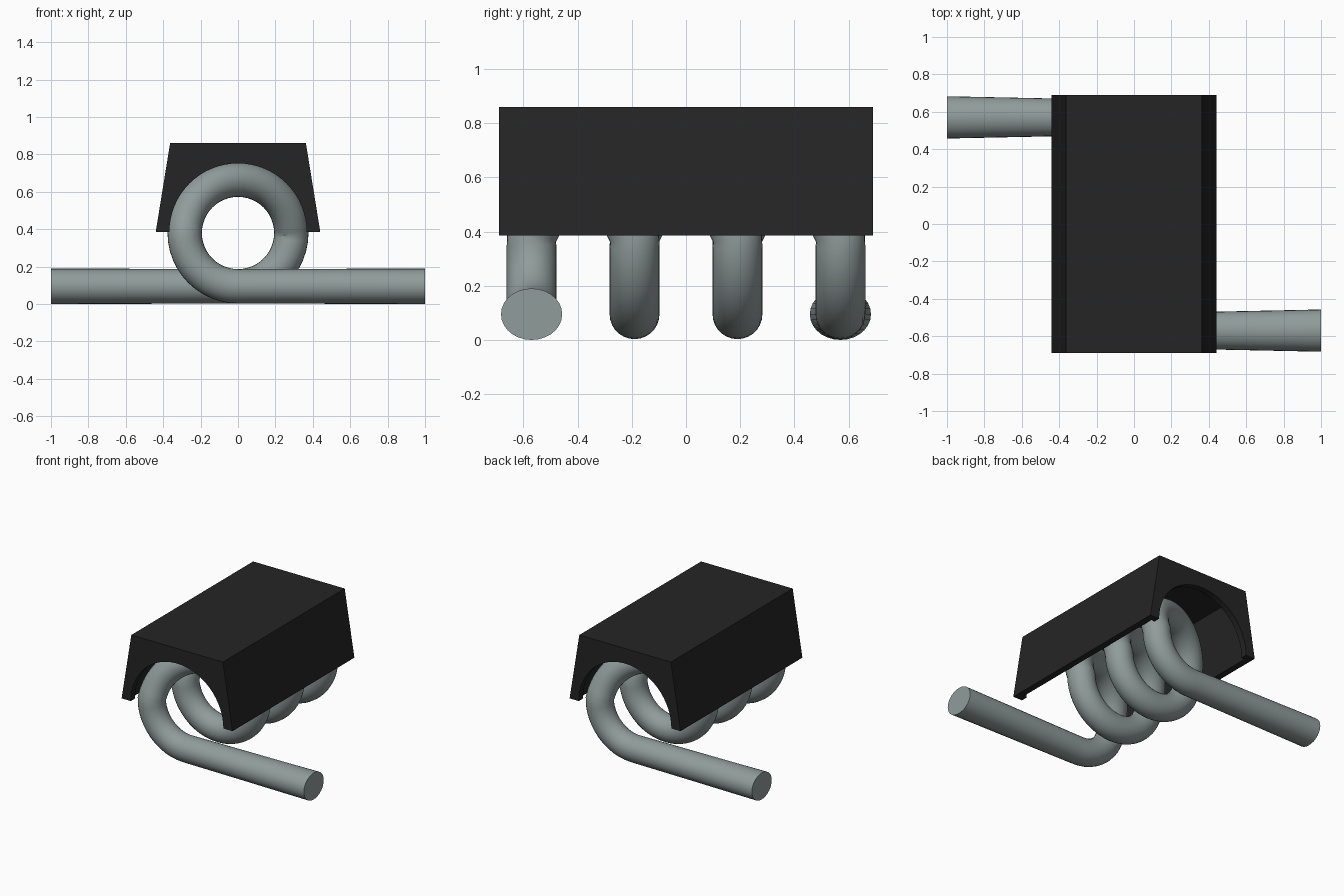
import bpy
import bmesh
from math import pi, sin, cos
from mathutils import Vector

cube = bpy.data.objects.get("Cube")
if cube:
    bpy.data.objects.remove(cube, do_unlink=True)


def make_material(name, rgb, roughness):
    mat = bpy.data.materials.new(name)
    mat.use_nodes = True
    mat.diffuse_color = (*rgb, 1)
    shader = mat.node_tree.nodes["Principled BSDF"]
    shader.inputs["Base Color"].default_value = (*rgb, 1)
    shader.inputs["Roughness"].default_value = roughness
    return mat


def finish(name, bm, mat):
    bmesh.ops.recalc_face_normals(bm, faces=bm.faces)
    mesh = bpy.data.meshes.new(name)
    bm.to_mesh(mesh)
    bm.free()
    mesh.materials.append(mat)
    obj = bpy.data.objects.new(name, mesh)
    bpy.context.collection.objects.link(obj)
    return obj


def extrude_profile(name, profile, half_length, mat):
    """Prism along y from an x-z outline."""
    bm = bmesh.new()
    front = bm.faces.new([bm.verts.new((x, -half_length, z)) for x, z in profile])
    moved = bmesh.ops.extrude_face_region(bm, geom=[front], use_keep_orig=True)["geom"]
    verts = [v for v in moved if isinstance(v, bmesh.types.BMVert)]
    bmesh.ops.translate(bm, vec=(0, 2 * half_length, 0), verts=verts)
    return finish(name, bm, mat)


def cut(target, cutter):
    cutter.hide_render = True
    mod = target.modifiers.new("cut", "BOOLEAN")
    mod.operation = "DIFFERENCE"
    mod.solver = "EXACT"
    mod.object = cutter
    bpy.context.view_layer.objects.active = target
    bpy.ops.object.modifier_apply(modifier=mod.name)
    bpy.data.objects.remove(cutter, do_unlink=True)


steel = make_material("grey_steel", (0.28, 0.335, 0.325), 0.5)
black = make_material("black_plastic", (0.018, 0.018, 0.018), 0.6)

# Coil: three turns, level below the axis and stepping back over the top
AXIS_Z, RADIUS, TUBE = 0.38, 0.285, 0.092
PITCH, TURNS, STEPS, SIDES = 0.38, 3, 48, 28
START_Y = -PITCH * TURNS / 2

path = [Vector((1, START_Y, AXIS_Z - RADIUS))]
for i in range(TURNS * STEPS + 1):
    turn, part = divmod(i / STEPS, 1)
    advance = min(max((part - 0.25) * 2, 0), 1)
    angle = 2 * pi * part
    path.append(Vector((-RADIUS * sin(angle),
                        START_Y + PITCH * (turn + advance),
                        AXIS_Z - RADIUS * cos(angle))))
path.append(Vector((-1, -START_Y, AXIS_Z - RADIUS)))

bm = bmesh.new()
rings = []
for i, point in enumerate(path):
    at_end = i in (0, len(path) - 1)
    before, after = path[max(i - 1, 0)], path[min(i + 1, len(path) - 1)]
    straight = at_end or i in (1, len(path) - 2)
    if straight:
        # Legs run along x and flare slightly sideways toward their ends
        radial, side = Vector((0, 0, 1)), Vector((0, 1, 0))
    else:
        radial = Vector((point.x, 0, point.z - AXIS_Z)).normalized() * -1
        side = radial.cross(after - before).normalized()
        if side.y < 0:
            side = -side
    up_r, side_r = (0.095, 0.113) if at_end else (TUBE, TUBE)
    rings.append([bm.verts.new(point + radial * up_r * cos(a) + side * side_r * sin(a))
                  for a in (2 * pi * k / SIDES for k in range(SIDES))])
for a, b in zip(rings, rings[1:]):
    for k in range(SIDES):
        n = (k + 1) % SIDES
        bm.faces.new((a[k], a[n], b[n], b[k]))
bm.faces.new(rings[0])
bm.faces.new(rings[-1])
coil = finish("coil_wire", bm, steel)
bpy.ops.object.select_all(action="DESELECT")
coil.select_set(True)
bpy.context.view_layer.objects.active = coil
bpy.ops.object.shade_smooth_by_angle(angle=pi / 5)

# Cover: tapered block, hollowed from below, with an arch through both ends
BASE_Z, TOP_Z, HALF_LENGTH, WALL = 0.385, 0.86, 0.69, 0.045
cover = extrude_profile("cover", [(-0.44, BASE_Z), (0.44, BASE_Z),
                                  (0.363, TOP_Z), (-0.363, TOP_Z)], HALF_LENGTH, black)
cavity = extrude_profile("cavity_cutter", [(-0.41, BASE_Z - 0.1), (0.41, BASE_Z - 0.1),
                                           (0.325, TOP_Z - WALL), (-0.325, TOP_Z - WALL)],
                         HALF_LENGTH - WALL, black)
arch_profile = [(0.367 * cos(pi * k / 32), BASE_Z + 0.367 * sin(pi * k / 32))
                for k in range(33)]
arch_profile += [(-0.367, BASE_Z - 0.1), (0.367, BASE_Z - 0.1)]
arch = extrude_profile("arch_cutter", arch_profile, HALF_LENGTH + 0.1, black)
cut(cover, cavity)
cut(cover, arch)
